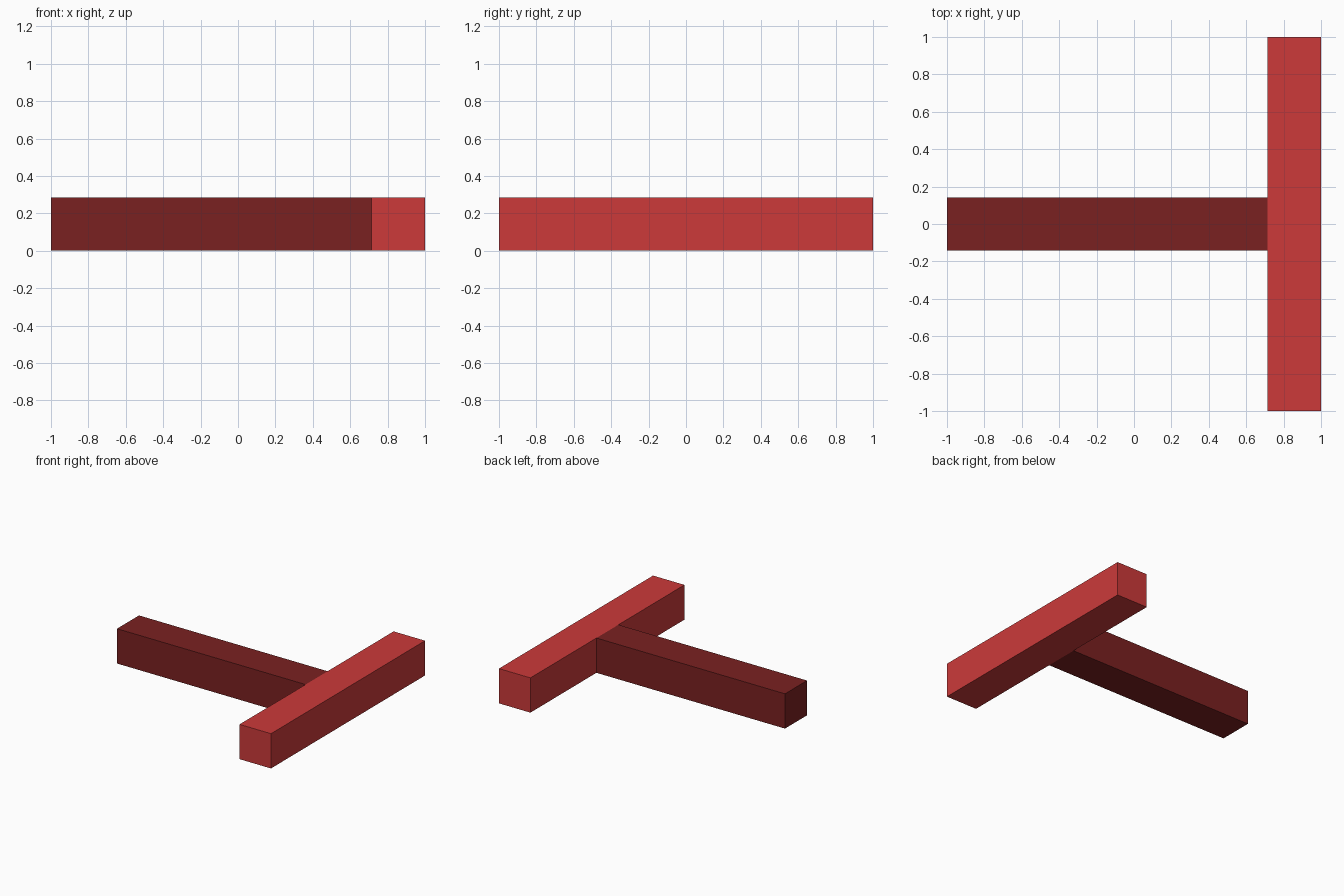
import bpy

if "Cube" in bpy.data.objects:
    bpy.data.objects.remove(bpy.data.objects["Cube"])

W = 2 / 7  # square bar thickness


def material(name, rgb):
    m = bpy.data.materials.new(name)
    m.diffuse_color = (*rgb, 1)
    m.use_nodes = True
    m.node_tree.nodes["Principled BSDF"].inputs["Base Color"].default_value = m.diffuse_color
    return m


def bar(name, x0, x1, y0, y1, mat):
    bpy.ops.mesh.primitive_cube_add(size=1, location=((x0 + x1) / 2, (y0 + y1) / 2, W / 2))
    ob = bpy.context.object
    ob.name = name
    ob.scale = (x1 - x0, y1 - y0, W)
    bpy.ops.object.transform_apply(location=False, rotation=False, scale=True)
    ob.data.materials.append(mat)
    return ob


# Bright bar across the end
bar("crossbar", 1 - W, 1, -1, 1, material("bright red", (0.604, 0.042, 0.042)))
# Dark bar running back from its middle
bar("stem", -1, 1 - W, -W / 2, W / 2, material("dark red", (0.195, 0.0152, 0.0152)))
